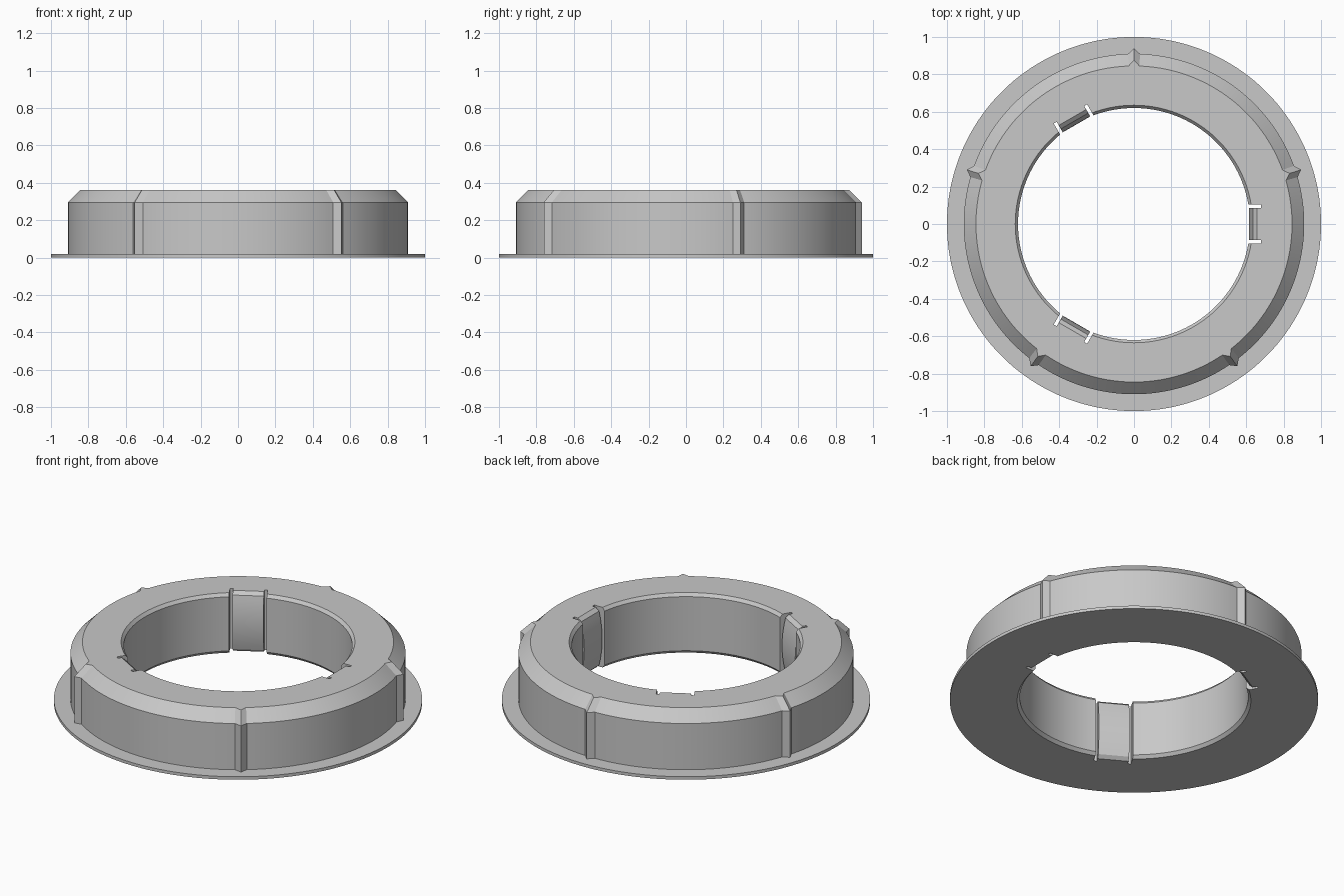
import bpy, bmesh, math
from mathutils import Matrix

if "Cube" in bpy.data.objects:
    bpy.data.objects.remove(bpy.data.objects["Cube"])

SEG = 180                       # 2 degrees per segment, so ribs land on vertices
RIBS = {(18 + 72 * k) // 2 for k in range(5)}
HEIGHT = 0.36

grey = bpy.data.materials.new("light grey plastic")
grey.diffuse_color = (0.58, 0.58, 0.58, 1)
grey.use_nodes = True
grey.node_tree.nodes["Principled BSDF"].inputs["Base Color"].default_value = grey.diffuse_color


def make_object(name, bm):
    bmesh.ops.recalc_face_normals(bm, faces=bm.faces[:])
    mesh = bpy.data.meshes.new(name)
    bm.to_mesh(mesh)
    bm.free()
    mesh.materials.append(grey)
    obj = bpy.data.objects.new(name, mesh)
    bpy.context.collection.objects.link(obj)
    return obj


def smooth(obj, angle=20):
    bpy.ops.object.select_all(action='DESELECT')
    obj.select_set(True)
    bpy.context.view_layer.objects.active = obj
    bpy.ops.object.shade_smooth_by_angle(angle=math.radians(angle))


# Ring body: closed section (radius, z, rib height) swept around the axis
section = [(0.635, 0, 0), (1.0, 0, 0), (1.0, 0.018, 0), (0.91, 0.018, 0.03),
           (0.91, 0.295, 0.03), (0.845, HEIGHT, 0.03), (0.635, HEIGHT, 0),
           (0.62, 0.342, 0), (0.62, 0.018, 0)]
bm = bmesh.new()
rings = []
for i in range(SEG):
    a = 2 * math.pi * i / SEG
    ring = []
    for r, z, rib in section:
        r += rib if i in RIBS else 0
        ring.append(bm.verts.new((r * math.cos(a), r * math.sin(a), z)))
    rings.append(ring)
n = len(section)
for i in range(SEG):
    p, q = rings[i], rings[(i + 1) % SEG]
    for j in range(n):
        k = (j + 1) % n
        bm.faces.new((p[j], q[j], q[k], p[k]))
ring_body = make_object("ring_body", bm)

# Three pockets in the bore, cut right through
bm = bmesh.new()
for deg in (0, 120, 240):
    m = (Matrix.Rotation(math.radians(deg), 4, 'Z')
         @ Matrix.Translation((0.63, 0, 0.18))
         @ Matrix.Diagonal((0.1, 0.206, 0.6, 1)))
    bmesh.ops.create_cube(bm, size=1, matrix=m)
cutter = make_object("pocket_cutter", bm)
cut = ring_body.modifiers.new("pockets", 'BOOLEAN')
cut.operation = 'DIFFERENCE'
cut.solver = 'EXACT'
cut.object = cutter
bpy.context.view_layer.objects.active = ring_body
bpy.ops.object.modifier_apply(modifier=cut.name)
bpy.data.objects.remove(cutter)
smooth(ring_body)

# Bowed grip tabs in the pockets, leaving a narrow slot on either side
profile = [(0.68, 0), (0.655, 0)]
for i in range(13):
    t = i / 6 - 1
    profile.append((0.615 + 0.021 * t * t, 0.18 + 0.162 * t))
profile += [(0.658, HEIGHT), (0.68, HEIGHT)]
for number, deg in enumerate((0, 120, 240), 1):
    bm = bmesh.new()
    left = [bm.verts.new((x, -0.085, z)) for x, z in profile]
    right = [bm.verts.new((x, 0.085, z)) for x, z in profile]
    bm.faces.new(left)
    bm.faces.new(right[::-1])
    for j in range(len(profile)):
        k = (j + 1) % len(profile)
        bm.faces.new((left[j], left[k], right[k], right[j]))
    bm.transform(Matrix.Rotation(math.radians(deg), 4, 'Z'))
    smooth(make_object(f"grip_tab_{number}", bm))
